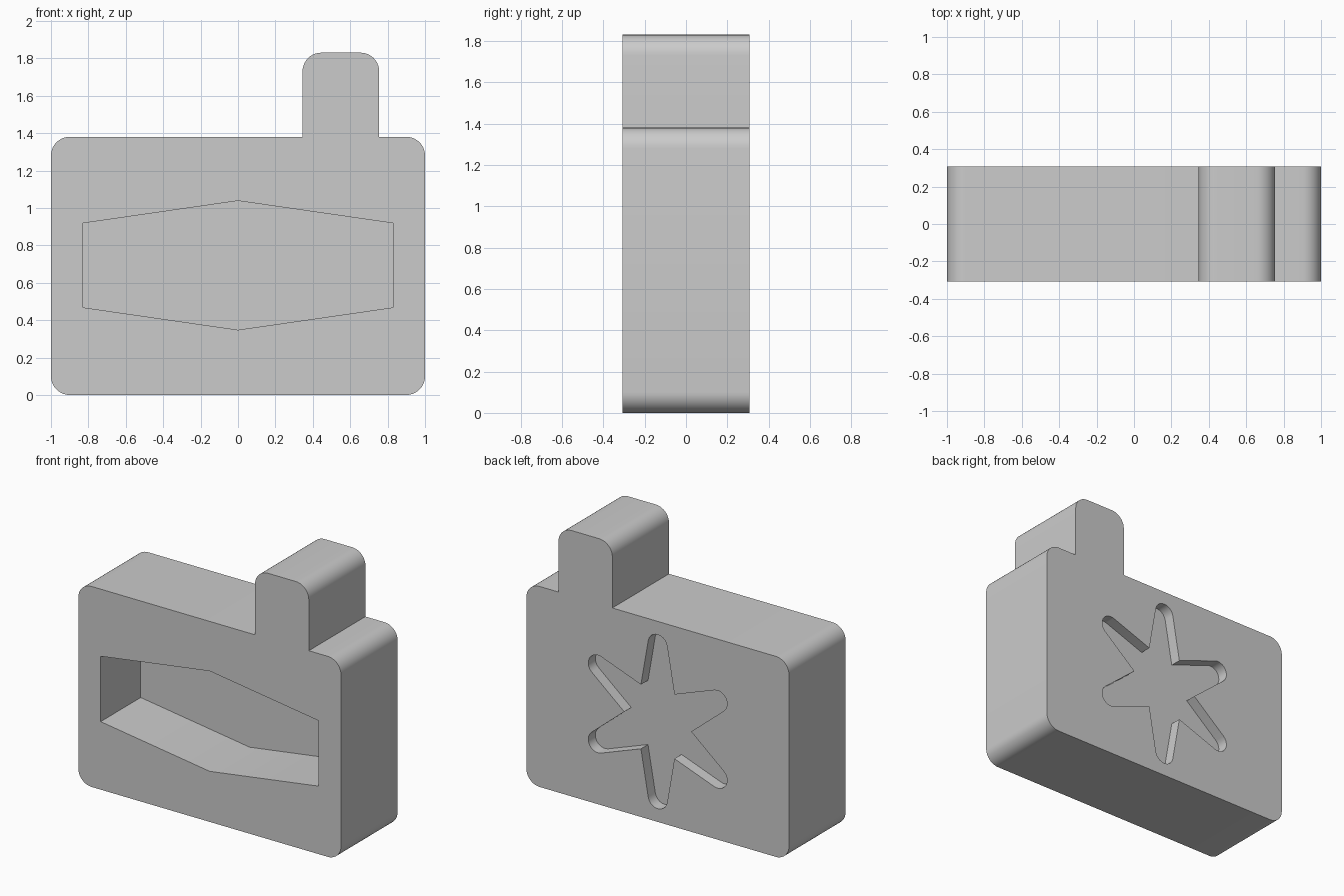
import bpy, bmesh
from math import sin, cos, pi, tan
from mathutils import Vector

old = bpy.data.objects.get("Cube")
if old:
    bpy.data.objects.remove(old, do_unlink=True)

HALF_DEPTH = 0.308
BODY_TOP = 1.38
MIDDLE = BODY_TOP / 2

grey = bpy.data.materials.new("light grey")
grey.use_nodes = True
colour = (0.6, 0.6, 0.6, 1)
grey.diffuse_color = colour
grey.node_tree.nodes["Principled BSDF"].inputs["Base Color"].default_value = colour


def rounded(corners, steps=10):
    """Outline from (x, z, radius) corners, each filleted by its radius."""
    points = []
    for i, (x, z, r) in enumerate(corners):
        p = Vector((x, z))
        if r == 0:
            points.append(p)
            continue
        a = (Vector(corners[i - 1][:2]) - p).normalized()
        b = (Vector(corners[(i + 1) % len(corners)][:2]) - p).normalized()
        half = a.angle(b) / 2
        centre = p + (a + b).normalized() * (r / sin(half))
        start = p + a * (r / tan(half)) - centre
        end = p + b * (r / tan(half)) - centre
        sweep = pi - 2 * half
        for k in range(steps + 1):
            t = k / steps
            points.append(centre + (start * sin((1 - t) * sweep) + end * sin(t * sweep)) / sin(sweep))
    return points


def prism(name, outline, y0, y1):
    """Extrude an x-z outline from y0 to y1."""
    bm = bmesh.new()
    face = bm.faces.new([bm.verts.new((p.x, y0, p.y)) for p in outline])
    moved = bmesh.ops.extrude_face_region(bm, geom=[face])["geom"]
    bmesh.ops.translate(bm, vec=(0, y1 - y0, 0),
                        verts=[v for v in moved if isinstance(v, bmesh.types.BMVert)])
    bmesh.ops.recalc_face_normals(bm, faces=bm.faces)
    mesh = bpy.data.meshes.new(name)
    bm.to_mesh(mesh)
    bm.free()
    mesh.materials.append(grey)
    obj = bpy.data.objects.new(name, mesh)
    bpy.context.collection.objects.link(obj)
    return obj


# Body with the chimney block in one outline
R = 0.1
body = prism("body", rounded([
    (-1, 0, R), (1, 0, R), (1, BODY_TOP, R), (0.755, BODY_TOP, 0),
    (0.755, 1.83, R), (0.345, 1.83, R), (0.345, BODY_TOP, 0), (-1, BODY_TOP, R)]),
    -HALF_DEPTH, HALF_DEPTH)

# Deep hexagonal pocket in the front
hexagon = [(-0.83, -0.225, 0), (0, -0.345, 0), (0.83, -0.225, 0),
           (0.83, 0.225, 0), (0, 0.345, 0), (-0.83, 0.225, 0)]
pocket = prism("front_pocket_cutter",
               rounded([(x, z + MIDDLE + 0.003, r) for x, z, r in hexagon]),
               -HALF_DEPTH - 0.1, -HALF_DEPTH + 0.435)

# Shallow six-armed star recess in the back, with round tips
star = []
for i in range(12):
    radius, fillet = ((0.95, 0.073), (0.255, 0))[i % 2]
    angle = pi / 2 + i * pi / 6
    star.append((radius * cos(angle), MIDDLE + radius * sin(angle), fillet))
recess = prism("back_star_cutter", rounded(star), HALF_DEPTH - 0.077, HALF_DEPTH + 0.1)

# Cut both recesses, then discard the cutters
bpy.ops.object.select_all(action="DESELECT")
body.select_set(True)
bpy.context.view_layer.objects.active = body
for cutter in (pocket, recess):
    cutter.hide_render = True
    cut = body.modifiers.new(cutter.name, "BOOLEAN")
    cut.operation = "DIFFERENCE"
    cut.solver = "EXACT"
    cut.object = cutter
    bpy.ops.object.modifier_apply(modifier=cut.name)
    bpy.data.objects.remove(cutter, do_unlink=True)

bpy.ops.object.shade_smooth_by_angle(angle=pi / 6)
